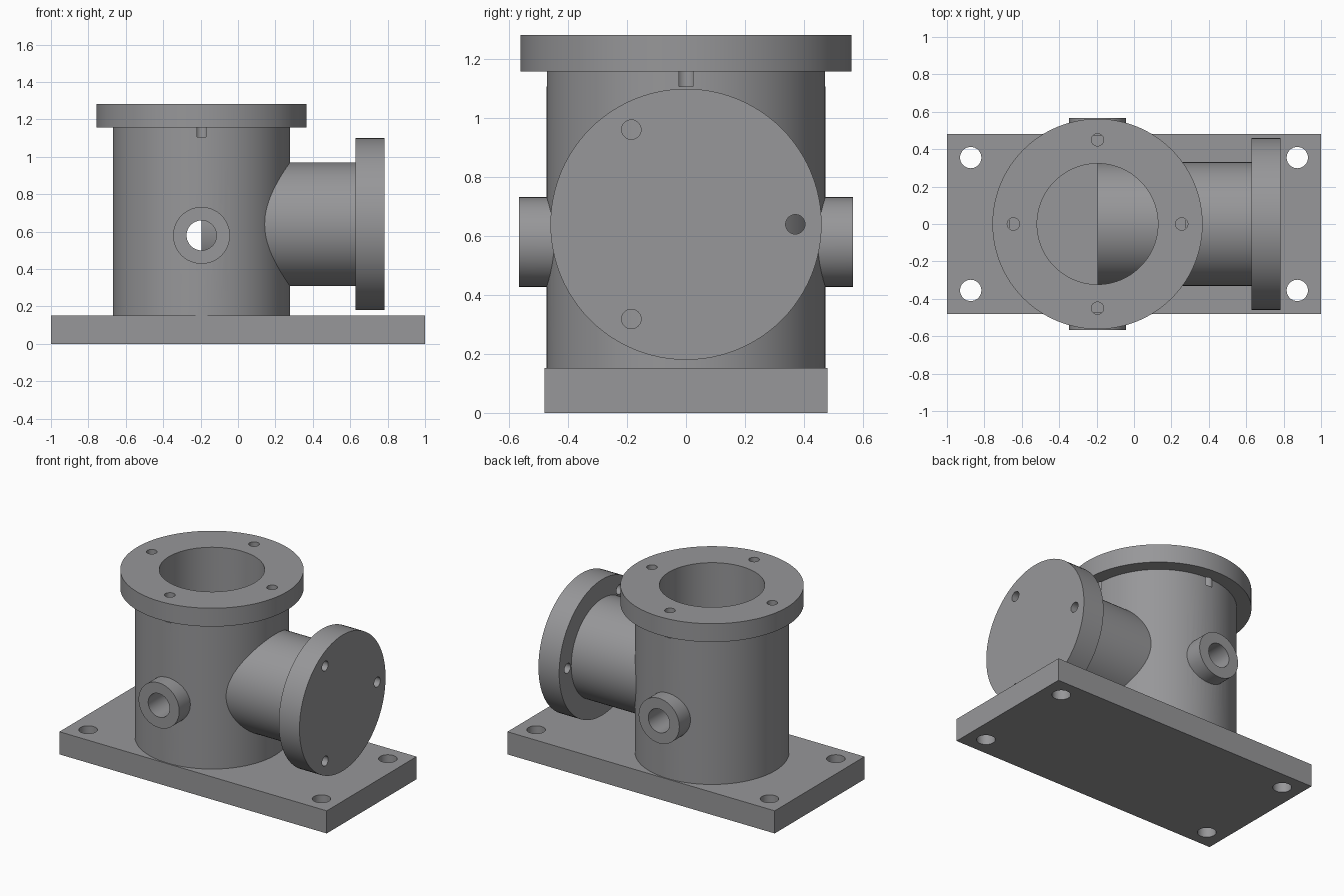
import bpy, bmesh, math
from mathutils import Vector

if "Cube" in bpy.data.objects:
    bpy.data.objects.remove(bpy.data.objects["Cube"])

AXIS_X = -0.195      # vertical axis of the housing
BRANCH_Z = 0.64      # height of the side branch axis
BOSS_Z = 0.58        # height of the cross bosses

metal = bpy.data.materials.new("cast grey")
metal.diffuse_color = (0.31, 0.31, 0.32, 1)
metal.use_nodes = True
metal.node_tree.nodes["Principled BSDF"].inputs["Base Color"].default_value = metal.diffuse_color


def add_mesh(name, bm):
    bmesh.ops.recalc_face_normals(bm, faces=bm.faces)
    mesh = bpy.data.meshes.new(name)
    bm.to_mesh(mesh)
    bm.free()
    mesh.materials.append(metal)
    ob = bpy.data.objects.new(name, mesh)
    bpy.context.collection.objects.link(ob)
    return ob


def lathe(name, profile, origin, axis, steps=96, closed=True):
    """Revolve (radius, height) points around an axis through origin."""
    bm = bmesh.new()
    turn = Vector((0, 0, 1)).rotation_difference(Vector(axis))
    rings = []
    for r, h in profile:
        rings.append([bm.verts.new(turn @ Vector((
            r * math.cos(math.tau * i / steps),
            r * math.sin(math.tau * i / steps), h)) + Vector(origin))
            for i in range(steps)])
    pairs = list(zip(rings, rings[1:]))
    if closed:
        pairs.append((rings[-1], rings[0]))
    else:
        bm.faces.new(rings[0])
        bm.faces.new(rings[-1])
    for a, b in pairs:
        for i in range(steps):
            j = (i + 1) % steps
            bm.faces.new((a[i], a[j], b[j], b[i]))
    return add_mesh(name, bm)


def rod(name, radius, start, axis, length, steps=32):
    return lathe(name, [(radius, 0), (radius, length)], start, axis, steps, False)


def combine(target, tools, operation):
    """Boolean each tool into the target, bake the result, drop the tools."""
    for tool in tools:
        tool.hide_render = True
        mod = target.modifiers.new("bool", 'BOOLEAN')
        mod.operation = operation
        mod.solver = 'EXACT'
        mod.object = tool
        graph = bpy.context.evaluated_depsgraph_get()
        baked = bpy.data.meshes.new_from_object(target.evaluated_get(graph))
        target.modifiers.clear()
        target.data = baked
        bpy.data.objects.remove(tool)


def finish(ob):
    ob.data.shade_smooth()
    ob.data.set_sharp_from_angle(angle=math.radians(30))


# Base plate with four corner holes
bm = bmesh.new()
bmesh.ops.create_cube(bm, size=1)
bmesh.ops.scale(bm, vec=(2, 0.96, 0.153), verts=bm.verts)
bmesh.ops.translate(bm, vec=(0, 0, 0.0765), verts=bm.verts)
base = add_mesh("base_plate", bm)
combine(base, [rod("hole_cutter", 0.057, (x, y, -0.1), (0, 0, 1), 0.4)
               for x in (-0.873, 0.873) for y in (-0.355, 0.355)], 'DIFFERENCE')

# Hollow vertical housing with top flange
housing = lathe("housing", [(0.323, 0.153), (0.473, 0.153), (0.473, 1.158),
                            (0.562, 1.158), (0.562, 1.282), (0.323, 1.282)],
                (AXIS_X, 0, 0), (0, 0, 1))

# Front and back bosses merged into the housing wall
combine(housing, [rod("boss", 0.152, (AXIS_X, s * 0.4, BOSS_Z), (0, s, 0), 0.167, 64)
                  for s in (-1, 1)], 'UNION')

# Cross bore and blind bolt holes in the top flange
cutters = [rod("bore_cutter", 0.08, (AXIS_X, -0.8, BOSS_Z), (0, 1, 0), 1.6, 48)]
for k in range(4):
    a = k * math.pi / 2
    cutters.append(rod("bolt_cutter", 0.033,
                       (AXIS_X + 0.45 * math.cos(a), 0.45 * math.sin(a), 1.107),
                       (0, 0, 1), 0.3))
combine(housing, cutters, 'DIFFERENCE')

# Solid side branch running from the housing axis to its end flange
branch = lathe("side_branch", [(0.331, AXIS_X), (0.331, 0.627), (0.46, 0.627),
                               (0.46, 0.782)],
               (0, 0, BRANCH_Z), (1, 0, 0), closed=False)
combine(branch, [rod("bolt_cutter", 0.033,
                     (0.5, 0.371 * math.cos(a), BRANCH_Z + 0.371 * math.sin(a)),
                     (1, 0, 0), 0.5)
                 for a in (0, math.tau / 3, -math.tau / 3)], 'DIFFERENCE')

for part in (base, housing, branch):
    finish(part)
